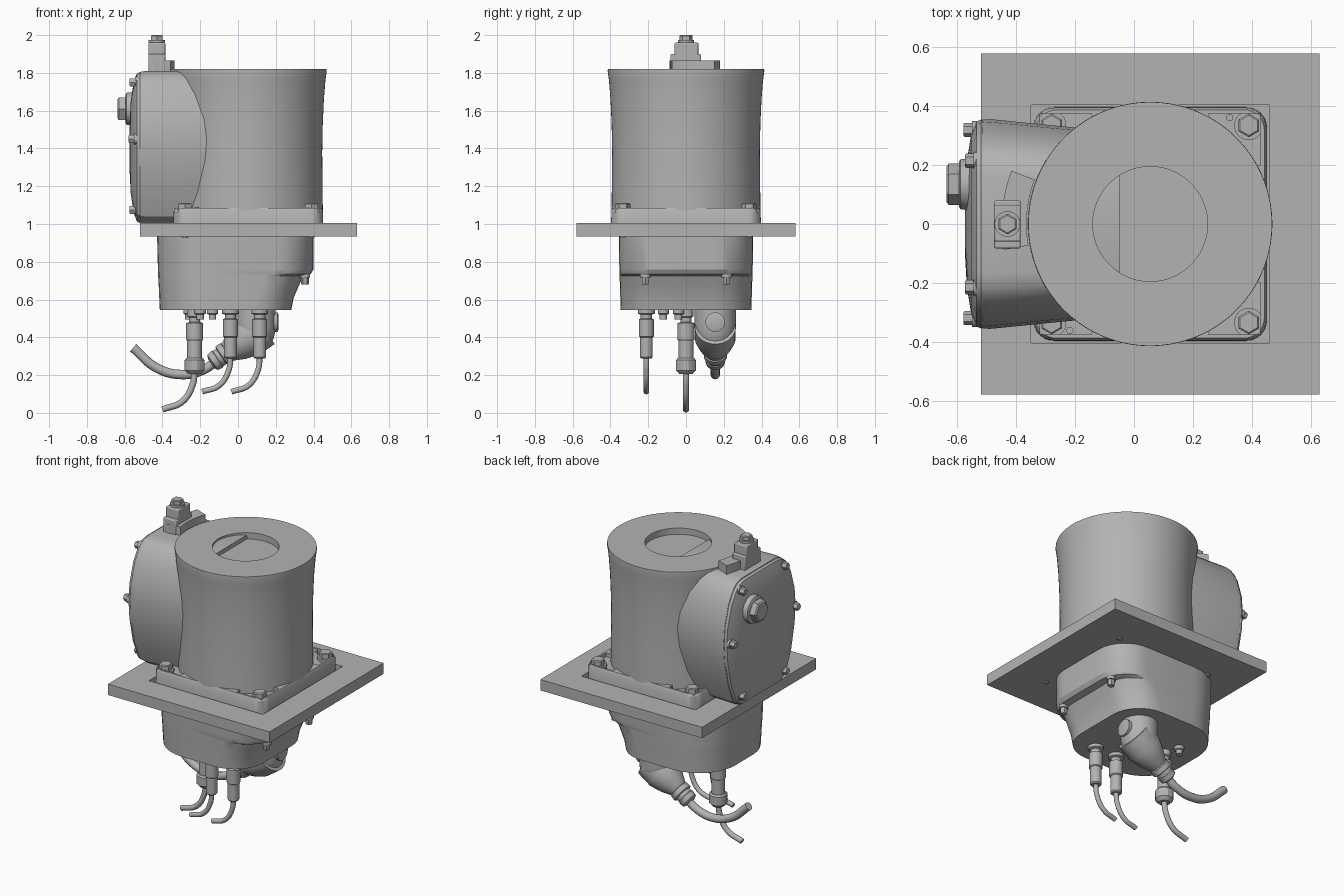
import bpy, bmesh, math
from mathutils import Vector

if "Cube" in bpy.data.objects:
    bpy.data.objects.remove(bpy.data.objects["Cube"])

grey = bpy.data.materials.new("machine grey")
grey.use_nodes = True
COL = (0.45, 0.45, 0.45, 1)
grey.diffuse_color = COL
grey.node_tree.nodes["Principled BSDF"].inputs["Base Color"].default_value = COL
CX = 0.055  # axis of the main drum
parts = []


def finish(name, bm):
    bmesh.ops.recalc_face_normals(bm, faces=bm.faces)
    me = bpy.data.meshes.new(name)
    bm.to_mesh(me)
    bm.free()
    me.materials.append(grey)
    ob = bpy.data.objects.new(name, me)
    bpy.context.collection.objects.link(ob)
    parts.append(ob)
    return ob


def loft(name, rings):
    """Skin a list of equal-length point rings and cap both ends."""
    bm = bmesh.new()
    rows = [[bm.verts.new(p) for p in ring] for ring in rings]
    n = len(rows[0])
    for a, b in zip(rows, rows[1:]):
        for i in range(n):
            j = (i + 1) % n
            bm.faces.new((a[i], a[j], b[j], b[i]))
    bm.faces.new(rows[0])
    bm.faces.new(rows[-1])
    return finish(name, bm)


def lathe(name, profile, loc=(0, 0, 0), axis=(0, 0, 1), seg=32):
    """Turn (radius, height) pairs about an axis."""
    q = Vector((0, 0, 1)).rotation_difference(Vector(axis).normalized())
    rings = []
    for r, h in profile:
        ring = []
        for i in range(seg):
            a = math.tau * (i + 0.5) / seg
            ring.append(Vector(loc) + q @ Vector((r * math.cos(a), r * math.sin(a), h)))
        rings.append(ring)
    return loft(name, rings)


def box(name, lo, hi, bevel=0):
    xy = [(lo[0], lo[1]), (hi[0], lo[1]), (hi[0], hi[1]), (lo[0], hi[1])]
    ob = loft(name, [[(x, y, z) for x, y in xy] for z in (lo[2], hi[2])])
    if bevel:
        m = ob.modifiers.new("bevel", "BEVEL")
        m.width, m.segments = bevel, 2
    return ob


def cut(ob, cutter):
    m = ob.modifiers.new("cut", "BOOLEAN")
    m.operation, m.solver, m.object = "DIFFERENCE", "EXACT", cutter
    bpy.context.view_layer.objects.active = ob
    bpy.ops.object.modifier_apply(modifier=m.name)
    parts.remove(cutter)
    bpy.data.objects.remove(cutter)


def rounded(x0, x1, y, r0, r1, z, n=8):
    """Rounded rectangle ring, radius r0 at the -x end and r1 at the +x end."""
    ring = []
    corners = ((x1 - r1, y - r1, r1), (x0 + r0, y - r0, r0),
               (x0 + r0, r0 - y, r0), (x1 - r1, r1 - y, r1))
    for k, (cx, cy, r) in enumerate(corners):
        for i in range(n + 1):
            a = math.pi / 2 * (k + i / n)
            ring.append((cx + r * math.cos(a), cy + r * math.sin(a), z))
    return ring


def bolt(name, loc, axis, r, h):
    lathe(name + "_washer", [(r * 1.25, 0), (r * 1.25, h * 0.35)], loc, axis, 24)
    lathe(name + "_head", [(r, 0), (r, h * 0.9), (r * 0.85, h)], loc, axis, 6)


def cable(name, points, r):
    cu = bpy.data.curves.new(name, "CURVE")
    cu.dimensions, cu.bevel_depth, cu.bevel_resolution, cu.use_fill_caps = "3D", r, 4, True
    sp = cu.splines.new("BEZIER")
    sp.bezier_points.add(len(points) - 1)
    for bp, p in zip(sp.bezier_points, points):
        bp.co = p
        bp.handle_left_type = bp.handle_right_type = "AUTO"
    cu.materials.append(grey)
    ob = bpy.data.objects.new(name, cu)
    bpy.context.collection.objects.link(ob)


# Mounting plate with a shallow square recess
plate = box("mounting_plate", (-0.52, -0.58, 0.935), (0.63, 0.58, 1.005))
cut(plate, box("recess_cutter", (CX - 0.405, -0.405, 0.975), (CX + 0.405, 0.405, 1.2)))

# Flange with bolt pockets in its corners
flange = loft("flange", [rounded(CX - h, CX + h, h, 0.07, 0.07, z)
                         for h, z in ((0.397, 0.97), (0.395, 1.07), (0.388, 1.085))])
for sx in (-1, 1):
    for sy in (-1, 1):
        bx, by = CX + 0.335 * sx, 0.335 * sy
        cut(flange, lathe("pocket_cutter", [(0.125, 1.06), (0.125, 1.2)],
                          (CX + 0.287 * sx, 0.287 * sy, 0), seg=4))
        bolt("flange_bolt", (bx, by, 1.06), (0, 0, 1), 0.04, 0.05)
        lathe("bolt_tip", [(0.016, 0.928), (0.016, 0.95)], (bx, by, 0), seg=16)
for px, py in ((0.325, 0.362), (-0.218, -0.362)):
    lathe("dowel_pin", [(0.012, 1.05), (0.012, 1.09)], (px, py, 0), seg=16)

# Main drum, flared at the top, with a shallow round recess
lathe("main_drum", [(0.395, 0.98), (0.393, 1.2), (0.391, 1.38), (0.394, 1.53), (0.4, 1.66),
                    (0.408, 1.76), (0.415, 1.81), (0.414, 1.82), (0.195, 1.82), (0.195, 1.78)],
      (CX, 0, 0), seg=96)

# Lower housing, scooped away towards the bottom on the +x side
loft("lower_housing", [rounded(x0, x1, y, 0.26, 0.2, z) for z, x0, x1, y in (
    (1.0, -0.43, 0.4, 0.357), (0.76, -0.424, 0.4, 0.353), (0.735, -0.423, 0.385, 0.352),
    (0.725, -0.423, 0.345, 0.352), (0.68, -0.42, 0.325, 0.35), (0.61, -0.417, 0.295, 0.348),
    (0.545, -0.414, 0.282, 0.346))])
for sy in (-1, 1):
    bolt("housing_bolt", (0.355, 0.215 * sy, 0.735), (0, 0, -1), 0.022, 0.055)

# Side gearbox: one outline in y and z, swept along x
half = [(0.2, 1.0), (0.26, 1.04), (0.315, 1.17), (0.35, 1.33), (0.36, 1.45),
        (0.35, 1.56), (0.31, 1.69), (0.26, 1.77), (0.22, 1.8), (0.17, 1.81)]
outline = half + [(-y, z) for y, z in reversed(half)]


def section(x, sy, sz):
    return [(x, y * sy, 1.405 + (z - 1.405) * sz) for y, z in outline]


loft("gearbox_housing", [section(x, sy, sz) for x, sy, sz in (
    (-0.05, 0.87, 0.99), (-0.2, 0.91, 1), (-0.49, 0.99, 1), (-0.515, 0.985, 0.99))])
loft("gearbox_cover", [section(x, s, s) for x, s in (
    (-0.5, 0.97), (-0.52, 0.985), (-0.535, 0.97), (-0.553, 0.85), (-0.568, 0.6), (-0.574, 0.3))])
for y, z, x in ((0.32, 1.45, -0.535), (0.215, 1.75, -0.53), (0.215, 1.075, -0.53)):
    for sy in (-1, 1):
        bolt("cover_bolt", (x, y * sy, z), (-1, 0, 0), 0.024, 0.045)

# Round boss and hex plug on the cover
lathe("plug_boss", [(0.09, 0), (0.085, 0.045), (0.075, 0.05)], (-0.545, 0.135, 1.61), (-1, 0, 0))
lathe("hex_plug", [(0.07, 0), (0.07, 0.075), (0.06, 0.082)], (-0.555, 0.135, 1.61), (-1, 0, 0), 6)

# Clamp on top of the gearbox: curved foot, block and bolt
angles = [math.radians(159 + 31 * i / 10) for i in range(11)]
arc = [(r, a) for r, seq in ((0.42, angles), (0.505, angles[::-1])) for a in seq]
loft("clamp_foot", [[(CX + r * math.cos(a), r * math.sin(a), z) for r, a in arc]
                    for z in (1.79, 1.865)])
box("clamp_block", (-0.475, -0.083, 1.8), (-0.385, 0.08, 1.9), 0.006)
box("clamp_post", (-0.475, -0.06, 1.88), (-0.385, 0.065, 1.96), 0.006)
bolt("clamp_bolt", (-0.43, 0, 1.96), (0, 0, 1), 0.035, 0.04)

# Two straight plug connectors with cables
for x in (-0.04, 0.115):
    y = -0.21
    lathe("plug_connector", [(0.045, 0.55), (0.045, 0.525), (0.03, 0.52), (0.03, 0.5),
                             (0.04, 0.495), (0.04, 0.405), (0.034, 0.4), (0.034, 0.295),
                             (0.028, 0.288)], (x, y, 0), seg=24)
    cable("plug_cable", [(x, y, 0.31), (x - 0.008, y, 0.23), (x - 0.06, y, 0.145),
                         (x - 0.15, y, 0.112)], 0.015)

# Middle connector with clamping nut and longer cable
lathe("middle_connector", [(0.04, 0.55), (0.04, 0.51), (0.03, 0.505), (0.03, 0.48), (0.046, 0.475),
                           (0.046, 0.39), (0.04, 0.38), (0.04, 0.28)], (-0.23, 0, 0), seg=24)
lathe("middle_nut", [(0.045, 0.29), (0.054, 0.28), (0.054, 0.225), (0.035, 0.205)],
      (-0.23, 0, 0), seg=12)
cable("middle_cable", [(-0.23, 0, 0.22), (-0.24, 0, 0.15), (-0.295, 0, 0.06), (-0.4, 0, 0.018)], 0.017)

# Large elbow connector: round hood, angled neck, gland and thick cable
Y = 0.155
lathe("elbow_hood", [(0.11, 0.55), (0.11, 0.46), (0.108, 0.43), (0.098, 0.39), (0.08, 0.355),
                     (0.05, 0.33), (0.01, 0.325)], (0.09, Y, 0), seg=32)
neck = (-0.82, 0, -0.57)
lathe("elbow_neck", [(0.108, -0.04), (0.108, 0.06), (0.085, 0.13), (0.055, 0.19), (0.045, 0.21)],
      (0.1, Y, 0.43), neck)
lathe("cable_gland", [(0.045, 0.18), (0.062, 0.195), (0.062, 0.225), (0.05, 0.23), (0.05, 0.25),
                      (0.054, 0.255), (0.05, 0.285), (0.03, 0.295)], (0.1, Y, 0.43), neck, 16)
lathe("hood_cap", [(0.052, 0), (0.052, 0.02), (0.04, 0.024)], (0.19, Y, 0.48), (1, 0, 0), 20)
cable("thick_cable", [(-0.1, Y, 0.285), (-0.19, Y, 0.225), (-0.3, Y, 0.203), (-0.43, Y, 0.238),
                      (-0.555, Y, 0.345)], 0.025)

# Small blanking plugs under the housing
for x, y in ((-0.135, -0.12), (-0.26, 0.1), (-0.2, -0.04)):
    lathe("blanking_plug", [(0.03, 0.55), (0.03, 0.525), (0.02, 0.52), (0.02, 0.495)], (x, y, 0), seg=16)

# Smooth curved surfaces while keeping hard edges
bpy.ops.object.select_all(action="DESELECT")
for ob in parts:
    ob.select_set(True)
bpy.context.view_layer.objects.active = parts[0]
bpy.ops.object.shade_smooth_by_angle(angle=math.radians(30))
